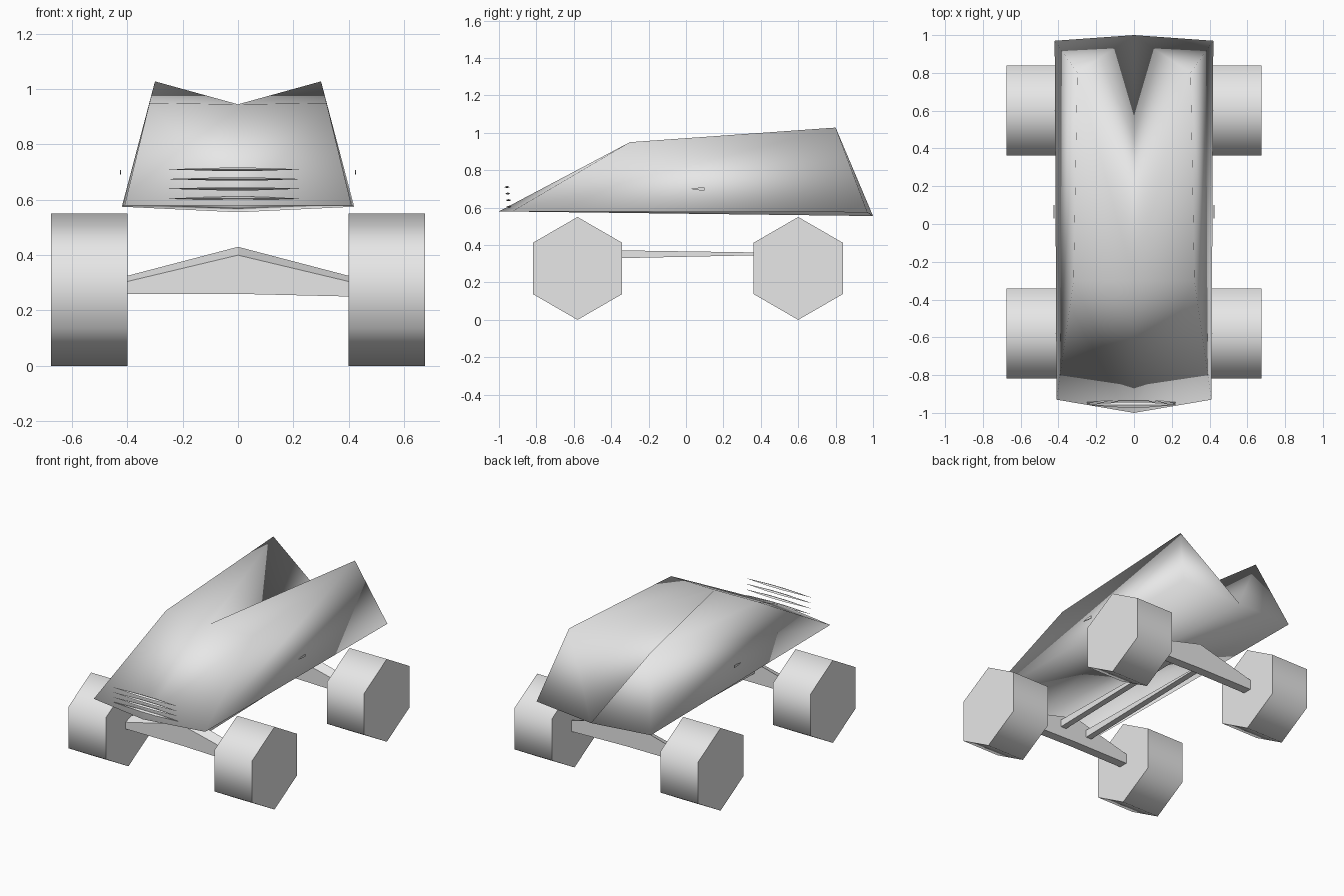
import bpy, bmesh, math
from mathutils import Matrix

if "Cube" in bpy.data.objects:
    bpy.data.objects.remove(bpy.data.objects["Cube"], do_unlink=True)

grey = bpy.data.materials.new("light_grey")
grey.use_nodes = True
colour = (0.8, 0.8, 0.8, 1)
grey.diffuse_color = colour
grey.node_tree.nodes["Principled BSDF"].inputs["Base Color"].default_value = colour


def add_object(name, mesh):
    obj = bpy.data.objects.new(name, mesh)
    bpy.context.collection.objects.link(obj)
    mesh.materials.append(grey)
    return obj


def from_faces(name, points, faces):
    mesh = bpy.data.meshes.new(name)
    mesh.from_pydata(points, [], faces)
    return add_object(name, mesh)


def loft(name, sections):
    """Skin a row of four-cornered sections and close both ends."""
    bm = bmesh.new()
    rings = [[bm.verts.new(p) for p in ring] for ring in sections]
    for a, b in zip(rings, rings[1:]):
        for i in range(4):
            j = (i + 1) % 4
            bm.faces.new((a[i], a[j], b[j], b[i]))
    bm.faces.new(rings[0])
    bm.faces.new(rings[-1])
    bmesh.ops.recalc_face_normals(bm, faces=bm.faces)
    mesh = bpy.data.meshes.new(name)
    bm.to_mesh(mesh)
    bm.free()
    return add_object(name, mesh)


# Body: half a faceted hull with a notched tail, mirrored and fully smoothed
points = [
    (0, -1, 0.58),         # nose
    (0.41, -0.93, 0.58),   # front corner
    (0.32, -0.3, 0.95),    # windscreen top corner
    (0, -0.3, 0.945),      # windscreen top centre
    (0.3, 0.8, 1.028),     # tail tip
    (0.42, 0.97, 0.575),   # rear corner
    (0, 1, 0.555),         # rear centre
]
faces = [(0, 1, 2, 3), (1, 5, 4, 2), (3, 2, 4), (3, 4, 6), (4, 5, 6), (0, 6, 5, 1)]
body = from_faces("body", points, faces)
body.data.shade_smooth()
mirror = body.modifiers.new("mirror", 'MIRROR')
mirror.use_clip = True

# Wheels: six-sided drums with a point at the bottom
for side, x in (("left", 0.5375), ("right", -0.5375)):
    for end, y in (("front", -0.58), ("rear", 0.6)):
        bm = bmesh.new()
        bmesh.ops.create_cone(bm, cap_ends=True, segments=6, radius1=0.275,
                              radius2=0.275, depth=0.275)
        bmesh.ops.rotate(bm, verts=bm.verts, matrix=Matrix.Rotation(math.pi / 2, 3, 'Y'))
        low = min(v.co.z for v in bm.verts)
        if low > -0.27:
            bmesh.ops.rotate(bm, verts=bm.verts, matrix=Matrix.Rotation(math.pi / 6, 3, 'X'))
        bmesh.ops.translate(bm, verts=bm.verts, vec=(x, y, 0.275))
        mesh = bpy.data.meshes.new("wheel")
        bm.to_mesh(mesh)
        bm.free()
        add_object(f"{end}_{side}_wheel", mesh)
        mesh.shade_smooth()
        mesh.set_sharp_from_angle(angle=math.radians(75))

# Axles: beams rising to a peak in the middle
for end, y in (("front", -0.58), ("rear", 0.6)):
    sections = []
    for x, low, front, back in ((-0.42, 0.26, 0.3, 0.32), (0, 0.26, 0.4, 0.43),
                                (0.42, 0.25, 0.3, 0.32)):
        sections.append([(x, y - 0.03, low), (x, y + 0.03, low),
                         (x, y + 0.03, back), (x, y - 0.03, front)])
    loft(f"{end}_axle", sections)

# Chassis rails: slim tapering bars joining the axles
for side, x in (("left", 0.1), ("right", -0.1)):
    sections = []
    for y, low, high in ((-0.58, 0.325, 0.375), (0.6, 0.35, 0.357)):
        sections.append([(x - 0.02, y, low), (x + 0.02, y, low),
                         (x + 0.02, y, high), (x - 0.02, y, high)])
    loft(f"{side}_chassis_rail", sections)

# Grille: four thin pointed slats in front of the bonnet
for i in range(4):
    z = 0.605 + 0.035 * i
    y = -0.945 - 0.004 * i
    sections = []
    for x, size in ((-0.25, 0.1), (-0.06, 1), (0.06, 1), (0.22, 0.1)):
        d, h = 0.015 * size, 0.006 * size
        sections.append([(x, y - d, z), (x, y, z - h), (x, y + d, z), (x, y, z + h)])
    loft(f"grille_slat_{i + 1}", sections)

# Door handles: small darts beside the body
for side, s in (("left", 1), ("right", -1)):
    sections = []
    for y, h in ((0.03, 0.001), (0.075, 0.008), (0.1, 0.008)):
        sections.append([(s * 0.422, y, 0.7 - h), (s * 0.427, y, 0.7 - h),
                         (s * 0.427, y, 0.7 + h), (s * 0.422, y, 0.7 + h)])
    loft(f"{side}_door_handle", sections)
